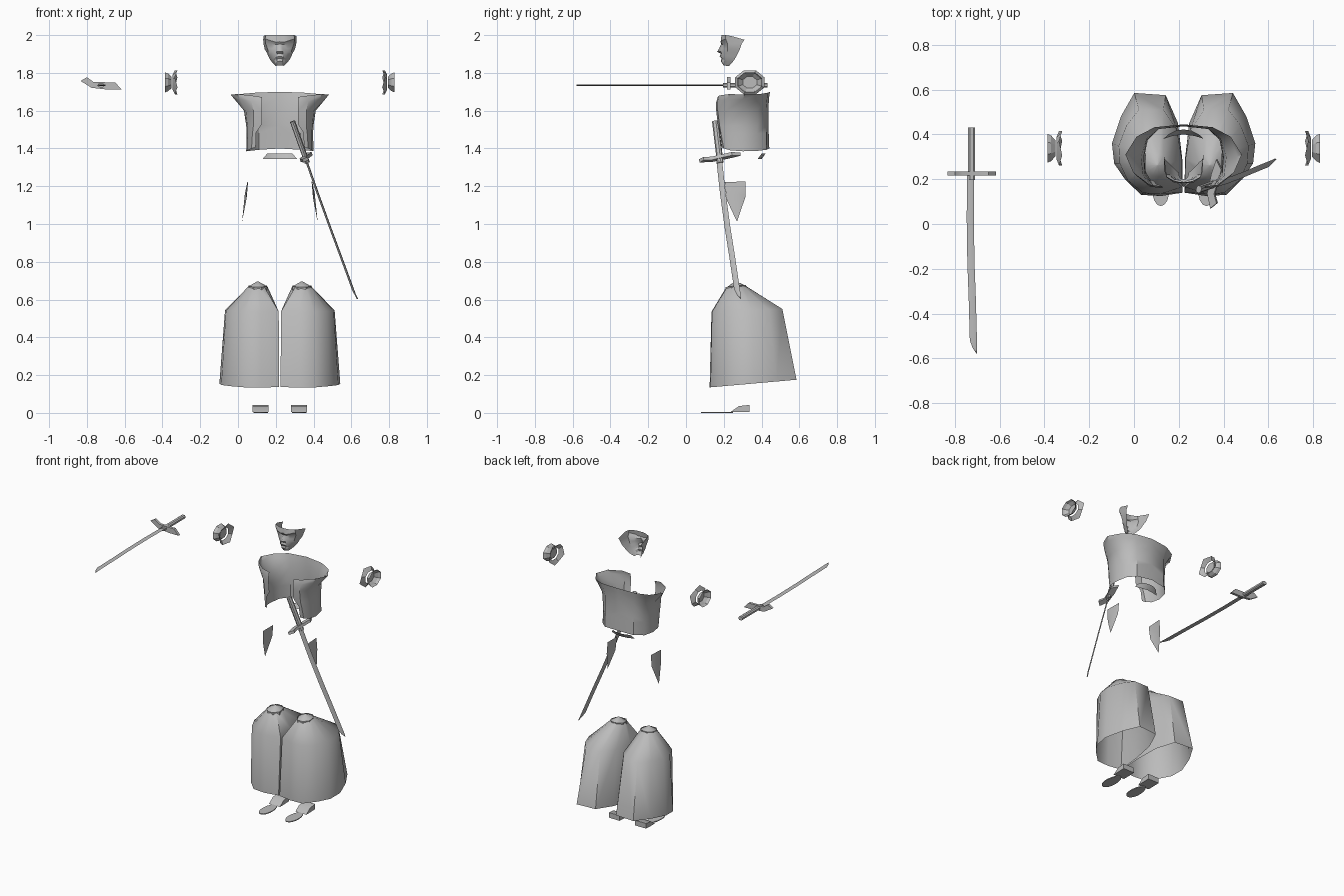
import bpy, bmesh, math
from mathutils import Matrix, Vector

CX = 0.2215  # the figure's own mirror plane
grey = bpy.data.materials.new("plain_grey")
grey.diffuse_color = (0.5, 0.5, 0.5, 1)


def make(name, verts, faces, mirror=True, angle=35, matrix=None):
    """Mesh object; mirrored parts use x measured from the mirror plane."""
    me = bpy.data.meshes.new(name)
    me.from_pydata([tuple(v) for v in verts], [], faces)
    bm = bmesh.new()
    bm.from_mesh(me)
    bmesh.ops.recalc_face_normals(bm, faces=bm.faces)
    bm.to_mesh(me)
    bm.free()
    me.materials.append(grey)
    ob = bpy.data.objects.new(name, me)
    bpy.context.collection.objects.link(ob)
    bpy.ops.object.select_all(action='DESELECT')
    ob.select_set(True)
    bpy.context.view_layer.objects.active = ob
    bpy.ops.object.shade_smooth_by_angle(angle=math.radians(angle))
    if matrix:
        ob.matrix_world = matrix
    if mirror:
        ob.location.x = CX
        m = ob.modifiers.new("mirror", 'MIRROR')
        m.merge_threshold = 0.0005
    return ob


def loft(name, rings, closed=True, caps=(False, False), **kw):
    """Skin a list of equally long point rings."""
    n = len(rings[0])
    verts = [p for r in rings for p in r]
    faces = []
    for i in range(len(rings) - 1):
        for j in range(n if closed else n - 1):
            k = (j + 1) % n
            faces.append((i * n + j, i * n + k, (i + 1) * n + k, (i + 1) * n + j))
    if caps[0]:
        faces.append(tuple(range(n)))
    if caps[1]:
        faces.append(tuple(range((len(rings) - 1) * n, len(rings) * n)))
    return make(name, verts, faces, **kw)


# Face mask: half rows from the middle line to the open back edge
loft("face", [
    [(0, .188, 2.0), (.02, .188, 2.0), (.045, .194, 2.0), (.075, .21, 2.0), (.087, .24, 1.995)],
    [(0, .185, 1.965), (.02, .183, 1.962), (.045, .186, 1.97), (.078, .21, 1.98), (.088, .31, 1.975)],
    [(0, .186, 1.953), (.018, .196, 1.95), (.042, .2, 1.952), (.075, .22, 1.955), (.087, .295, 1.955)],
    [(0, .176, 1.93), (.014, .19, 1.93), (.04, .2, 1.928), (.066, .22, 1.93), (.08, .285, 1.925)],
    [(0, .165, 1.912), (.017, .186, 1.912), (.038, .196, 1.908), (.06, .22, 1.91), (.068, .275, 1.905)],
    [(0, .186, 1.903), (.016, .188, 1.9), (.034, .198, 1.895), (.052, .222, 1.89), (.06, .265, 1.885)],
    [(0, .178, 1.888), (.018, .184, 1.884), (.034, .2, 1.877), (.046, .222, 1.875), (.05, .255, 1.868)],
    [(0, .188, 1.876), (.016, .191, 1.874), (.03, .204, 1.868), (.036, .222, 1.86), (.04, .245, 1.855)],
    [(0, .184, 1.862), (.013, .187, 1.86), (.023, .2, 1.852), (.028, .22, 1.847), (.03, .235, 1.845)],
    [(0, .2, 1.838), (.01, .2, 1.839), (.018, .21, 1.838), (.021, .22, 1.836), (.022, .23, 1.838)],
], closed=False, angle=25)

# Jacket: half shell from the back middle round to the open front edge
loft("jacket", [
    [(0, .445, 1.70), (.13, .432, 1.695), (.21, .39, 1.688), (.26, .31, 1.685), (.225, .23, 1.688), (.15, .175, 1.68), (.095, .168, 1.672)],
    [(0, .44, 1.67), (.12, .43, 1.665), (.195, .385, 1.66), (.24, .30, 1.66), (.21, .215, 1.66), (.15, .167, 1.65), (.095, .16, 1.645)],
    [(0, .436, 1.61), (.11, .424, 1.61), (.165, .38, 1.605), (.19, .30, 1.60), (.18, .215, 1.60), (.14, .168, 1.60), (.095, .16, 1.60)],
    [(0, .436, 1.52), (.11, .424, 1.52), (.16, .378, 1.52), (.178, .30, 1.52), (.172, .215, 1.52), (.14, .178, 1.52), (.095, .168, 1.53)],
    [(0, .438, 1.48), (.11, .425, 1.48), (.16, .376, 1.48), (.176, .30, 1.48), (.17, .22, 1.48), (.145, .185, 1.48), (.125, .18, 1.485)],
    [(0, .441, 1.40), (.11, .427, 1.393), (.163, .378, 1.387), (.178, .30, 1.385), (.17, .235, 1.39), (.15, .20, 1.40), (.128, .19, 1.405)],
], closed=False)

# Small waist plate at the back
loft("waist_plate", [
    [(0, .40, 1.343), (.05, .393, 1.343), (.09, .38, 1.345)],
    [(0, .422, 1.374), (.035, .417, 1.374), (.068, .40, 1.372)],
], closed=False)

# Hip plates
make("hip_plate", [(.172, .205, 1.222), (.168, .315, 1.225), (.175, .315, 1.145),
                   (.20, .27, 1.012), (.177, .215, 1.13), (.185, .27, 1.16)],
     [(0, 1, 5), (1, 2, 5), (2, 3, 5), (3, 4, 5), (4, 0, 5)])

# Wide trouser legs, open at the hem, drawn in to a small peak
hem = [(-.22, .585), (-.08, .575), (-.025, .45), (-.006, .29), (-.004, .14),
       (-.10, .125), (-.19, .13), (-.262, .20), (-.31, .27), (-.32, .36), (-.28, .48)]
hip = [(-.20, .51), (-.09, .51), (-.03, .42), (-.008, .29), (-.006, .165),
       (-.10, .135), (-.18, .138), (-.25, .195), (-.285, .27), (-.29, .35), (-.255, .44)]
peak = Vector((-.117, .275, .70))


def toward_peak(f):
    out = []
    for x, y in hip:
        d = Vector((x - peak.x, y - peak.y))
        d = d.normalized() * .052 * f
        out.append((peak.x + d.x, peak.y - .012 + d.y, .668 + .1 * d.y + .03 * (1 - f)))
    return out


loft("trouser_leg", [
    [(x, y, .135 + .088 * (y - .125)) for x, y in hem],
    [(x, y, .535 + .04 * (y - .135)) for x, y in hip],
    toward_peak(1), toward_peak(.05)], caps=(False, True), angle=50)

# Square-ish collar around each leg top
collar = [(peak.x + .054 * math.cos(a), .263 + .058 * math.sin(a))
          for a in [math.radians(22.5 + 45 * i) for i in range(8)]]
loft("leg_collar", [[(x, y, z + .1 * (y - .263)) for x, y in collar] for z in (.635, .672)])

# Feet: flat rounded toe pad and a heel strap
pad = [(-.102 + .038 * math.cos(t) * (1 - .12 * math.sin(t)), .165 + .085 * math.sin(t))
       for t in [2 * math.pi * i / 16 for i in range(16)]]
loft("toe_pad", [[(x, y, z) for x, y in pad] for z in (0, .006)], caps=(True, True))
loft("heel", [[(x, .235, .004), (x, .28, .036), (x, .335, .042), (x, .335, .006), (x, .285, .004)]
              for x in (-.145, -.06)], caps=(True, True))


# Sleeve cuffs: a shallow bowl facing out and a wavy flared ring facing in
def cuff_ring(x, r, wave=0):
    return [(x - wave * (i % 2), .338 + r * math.cos(math.pi * i / 4 + .39),
             1.75 + .82 * r * math.sin(math.pi * i / 4 + .39)) for i in range(8)]


loft("cuff_bowl", [cuff_ring(-.608, .07), cuff_ring(-.592, .062), cuff_ring(-.573, .04)],
     caps=(False, True), angle=20)
loft("cuff_ring", [cuff_ring(-.568, .052), cuff_ring(-.542, .084, .014)], angle=20)


# Swords: blade runs along local -y, guard lies across it
def sword(label, matrix):
    path = [(.20, 0, .016), (0, -.004, .016), (-.2, -.006, .016), (-.4, -.003, .016), (-.56, .003, .016),
            (-.745, .008, .016), (-.78, .015, .010), (-.805, .023, .001)]
    rings = []
    for y, x, w in path[1:]:
        rings.append([(x - w, y, 0), (x, y, .004), (x + w, y, 0), (x, y, -.004)])
    loft(label + "_blade", rings, caps=(True, True), mirror=False, matrix=matrix)
    loft(label + "_handle", [[(.016 * a, y, .012 * b) for a, b in
                              ((-1, -.5), (-.5, -1), (.5, -1), (1, -.5), (1, .5), (.5, 1), (-.5, 1), (-1, .5))]
                             for y in (-.03, .205)], caps=(True, True), mirror=False, matrix=matrix)
    guard = [(-.108, .022), (-.075, .042), (-.04, .017), (.075, .014), (.11, -.024), (.04, -.024), (-.05, -.014)]
    loft(label + "_guard", [[(x, y, z) for x, z in guard] for y in (-.009, .009)],
         caps=(True, True), mirror=False, matrix=matrix)


sword("raised_sword", Matrix.Translation((-.725, .226, 1.735)))

# Second sword hangs at the hip with its tip down
d = Vector((.265, .09, -.745)).normalized()
g = Vector((.065, .19, .04))
g = (g - d * g.dot(d)).normalized()
n = g.cross(-d)
rot = Matrix((g, -d, n)).transposed().to_4x4()
sword("hip_sword", Matrix.Translation((.357, .178, 1.352)) @ rot)
